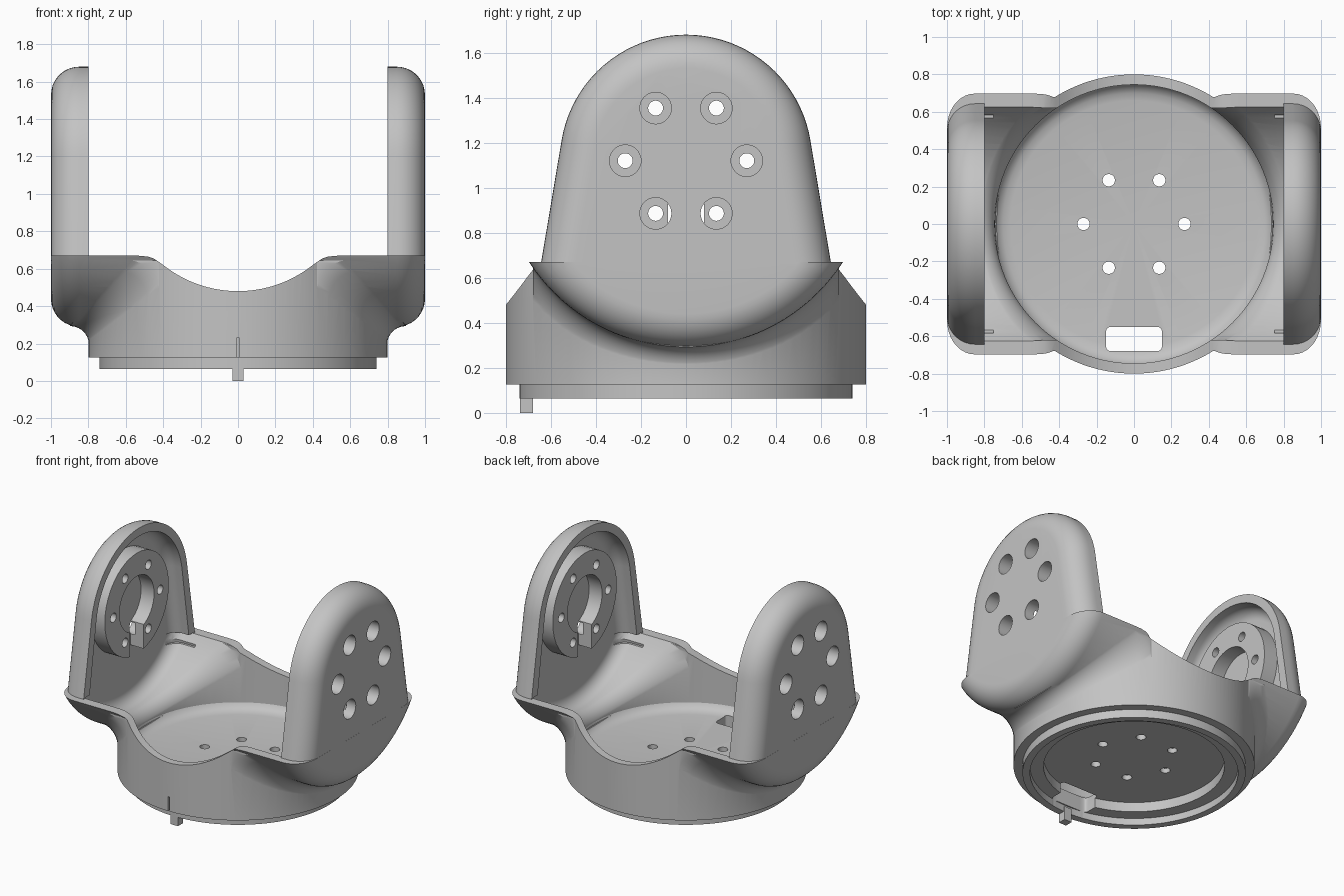
import bpy, bmesh
from math import sin, cos, sqrt, radians, pi
from mathutils import Matrix, Vector

if "Cube" in bpy.data.objects:
    bpy.data.objects.remove(bpy.data.objects["Cube"])

grey = bpy.data.materials.new("plain_grey")
grey.use_nodes = True
grey.diffuse_color = (0.55, 0.55, 0.55, 1)
grey.node_tree.nodes["Principled BSDF"].inputs["Base Color"].default_value = grey.diffuse_color

RIM = 0.67      # height of the side rims
AXIS = 1.12     # height of the arm pivot
TURN_X = Matrix.Rotation(pi / 2, 4, 'Y')


def finish(name, bm):
    bmesh.ops.remove_doubles(bm, verts=bm.verts, dist=0.00005)
    bmesh.ops.recalc_face_normals(bm, faces=bm.faces)
    mesh = bpy.data.meshes.new(name)
    bm.to_mesh(mesh)
    bm.free()
    mesh.materials.append(grey)
    obj = bpy.data.objects.new(name, mesh)
    bpy.context.collection.objects.link(obj)
    return obj


def lathe(name, profile, matrix=Matrix()):
    """Revolve (radius, height) points around z, then place."""
    bm = bmesh.new()
    verts = [bm.verts.new((r, 0, h)) for r, h in profile]
    edges = [bm.edges.new(p) for p in zip(verts, verts[1:])]
    bmesh.ops.spin(bm, geom=verts + edges, cent=(0, 0, 0), axis=(0, 0, 1),
                   angle=2 * pi, steps=128, use_duplicate=False)
    bmesh.ops.transform(bm, matrix=matrix, verts=bm.verts)
    return finish(name, bm)


def loft(name, rings):
    """Skin equal-length rings of 3D points and cap both ends."""
    bm = bmesh.new()
    rows = [[bm.verts.new(p) for p in ring] for ring in rings]
    n = len(rows[0])
    for a, b in zip(rows, rows[1:]):
        for i in range(n):
            j = (i + 1) % n
            bm.faces.new((a[i], a[j], b[j], b[i]))
    bm.faces.new(rows[0])
    bm.faces.new(rows[-1])
    return finish(name, bm)


def box(name, low, high):
    rect = [(low[0], low[1]), (high[0], low[1]), (high[0], high[1]), (low[0], high[1])]
    return loft(name, [[(x, y, z) for x, y in rect] for z in (low[2], high[2])])


def pegs(name, centres, radius, depth, turn=Matrix()):
    bm = bmesh.new()
    for c in centres:
        bmesh.ops.create_cone(bm, cap_ends=True, segments=40, radius1=radius, radius2=radius,
                              depth=depth, matrix=Matrix.Translation(c) @ turn)
    return finish(name, bm)


def combine(target, tool, operation):
    mod = target.modifiers.new("combine", 'BOOLEAN')
    mod.operation = operation
    mod.solver = 'EXACT'
    mod.object = tool
    bpy.context.view_layer.objects.active = target
    bpy.ops.object.modifier_apply(modifier=mod.name)
    bpy.data.objects.remove(tool)


def join(target, tool):
    combine(target, tool, 'UNION')


def cut(target, tool):
    combine(target, tool, 'DIFFERENCE')


def drum(name, radius, half, rounding):
    """Sideways drum with rounded rims, centred on the pivot axis."""
    arc = [(radius - rounding + rounding * sin(t), half - rounding + rounding * cos(t))
           for t in (radians(10 * k) for k in range(10))]
    profile = [(0, half)] + arc + [(r, -h) for r, h in reversed(arc)] + [(0, -half)]
    return lathe(name, profile, Matrix.Translation((0, 0, AXIS)) @ TURN_X)


def arm(name, side, inset, inner, outer, rounding, bottom):
    """Domed upright plate with a rounded outer edge."""
    def ring(x, i):
        r = 0.56 - inset - i
        foot = 0.645 - inset - i
        dome = [(r * cos(a), AXIS + r * sin(a))
                for a in (radians(9 + 162 * k / 40) for k in range(41))]
        return [(side * x, y, z) for y, z in [(foot, bottom)] + dome + [(-foot, bottom)]]
    rings = [ring(inner, 0)]
    for k in range(10):
        t = radians(10 * k)
        rings.append(ring(outer - rounding + rounding * sin(t), rounding * (1 - cos(t))))
    return loft(name, rings)


def blend(name, side, cup, drum_radius, reach):
    """Concave fillet following the seam between cup and drum."""
    rings = []
    for k in range(33):
        y = reach * (k / 16 - 1)
        f = 0.1 + 0.08 * (y / reach) ** 2
        cx = sqrt(cup ** 2 - y * y) - 0.003
        cz = AXIS - sqrt(drum_radius ** 2 - y * y) + 0.003
        pts = [(cx - 0.05, cz + 0.05), (cx - 0.05, cz - f)]
        pts += [(cx + f - f * cos(t), cz - f + f * sin(t))
                for t in (radians(9 * s) for s in range(11))]
        pts.append((cx + f, cz + 0.05))
        rings.append([(side * x, y, z) for x, z in pts])
    return loft(name, rings)


# Cup with stepped underside and locating ring
body = lathe("bracket_body", [
    (0, 0.185), (0.6, 0.185), (0.6, 0.115), (0.69, 0.115), (0.69, 0.065),
    (0.74, 0.065), (0.74, 0.125), (0.8, 0.125), (0.8, 0.75), (0, 0.75)])

# Sideways drum and blends
join(body, drum("drum", 0.83, 1.0, 0.15))
for side in (-1, 1):
    join(body, blend("outer_blend", side, 0.8, 0.83, 0.68))

# Trim to the rim line, with a scooped dip front and back
half = [(x, AXIS - sqrt(0.64 ** 2 - x * x)) for x in (0.02 * k for k in range(20))]
half += [(0.42, 0.634), (0.45, 0.654), (0.48, 0.664), (0.52, 0.669), (0.56, RIM), (1.2, RIM), (1.2, 2.2)]
outline = [(-x, z) for x, z in reversed(half[1:])] + half
cut(body, loft("rim_cutter", [[(x, y, z) for x, z in outline] for y in (-1.2, 1.2)]))

# Arms
for side in (-1, 1):
    join(body, arm("arm", side, 0, 0.8, 0.9995, 0.15, 0.66))

# Hollow the cup, drum and arms
cut(body, lathe("cup_cavity", [(0, 0.22), (0.66, 0.22), (0.7, 0.228), (0.73, 0.245),
                               (0.745, 0.27), (0.745, 0.95), (0, 0.95)]))
hollow = drum("drum_cavity", 0.77, 0.935, 0.09)
cut(hollow, box("cavity_trim", (-2, -2, 0.675), (2, 2, 3)))
cut(body, hollow)
for side in (-1, 1):
    cut(body, blend("inner_blend", side, 0.745, 0.77, 0.62))
    cut(body, arm("arm_cavity", side, 0.06, 0.75, 0.93, 0.08, 0.6))

# Pivot bosses inside the arms, with keyed bore
for side in (-1, 1):
    boss = pegs("boss", [(side * 0.885, 0, AXIS)], 0.37, 0.13, TURN_X)
    cut(boss, pegs("bore", [(side * 0.82, 0, AXIS)], 0.2, 0.21, TURN_X))
    xs = sorted((side * 0.7, side * 0.925))
    cut(boss, box("key_slot", (xs[0], -0.08, 0.7), (xs[1], 0.08, AXIS)))
    join(body, boss)

# Screw holes and counterbores
circle = [(0.27 * cos(k * pi / 3), 0.27 * sin(k * pi / 3)) for k in range(6)]
cut(body, pegs("arm_holes", [(0, u, AXIS + v) for u, v in circle], 0.033, 2.4, TURN_X))
cut(body, pegs("counterbores", [(s, u, AXIS + v) for u, v in circle for s in (-1, 1)],
               0.07, 0.22, TURN_X))
cut(body, pegs("floor_holes", [(u, v, 0.2) for u, v in circle], 0.033, 0.2))

# Cable slot with rounded corners, and the thin front mark
corners = [(sx * 0.125, -0.615 + sy * 0.04, a) for sx, sy, a in
           ((1, 1, 0), (-1, 1, 90), (-1, -1, 180), (1, -1, 270))]
slot = [(cx + 0.025 * cos(radians(a + d)), cy + 0.025 * sin(radians(a + d)))
        for cx, cy, a in corners for d in (0, 30, 60, 90)]
cut(body, loft("slot", [[(x, y, z) for x, y in slot] for z in (0.02, 0.3)]))
cut(body, box("front_mark", (-0.007, -0.9, 0.1), (0.007, -0.78, 0.23)))

# Locating tab under the ring
tab = box("locating_tab", (-0.03, -0.738, 0), (0.03, -0.68, 0.1))

# Smooth shading with crisp edges
for obj in (body, tab):
    bpy.ops.object.select_all(action='DESELECT')
    obj.select_set(True)
    bpy.context.view_layer.objects.active = obj
    bpy.ops.object.shade_smooth_by_angle(angle=radians(30))
